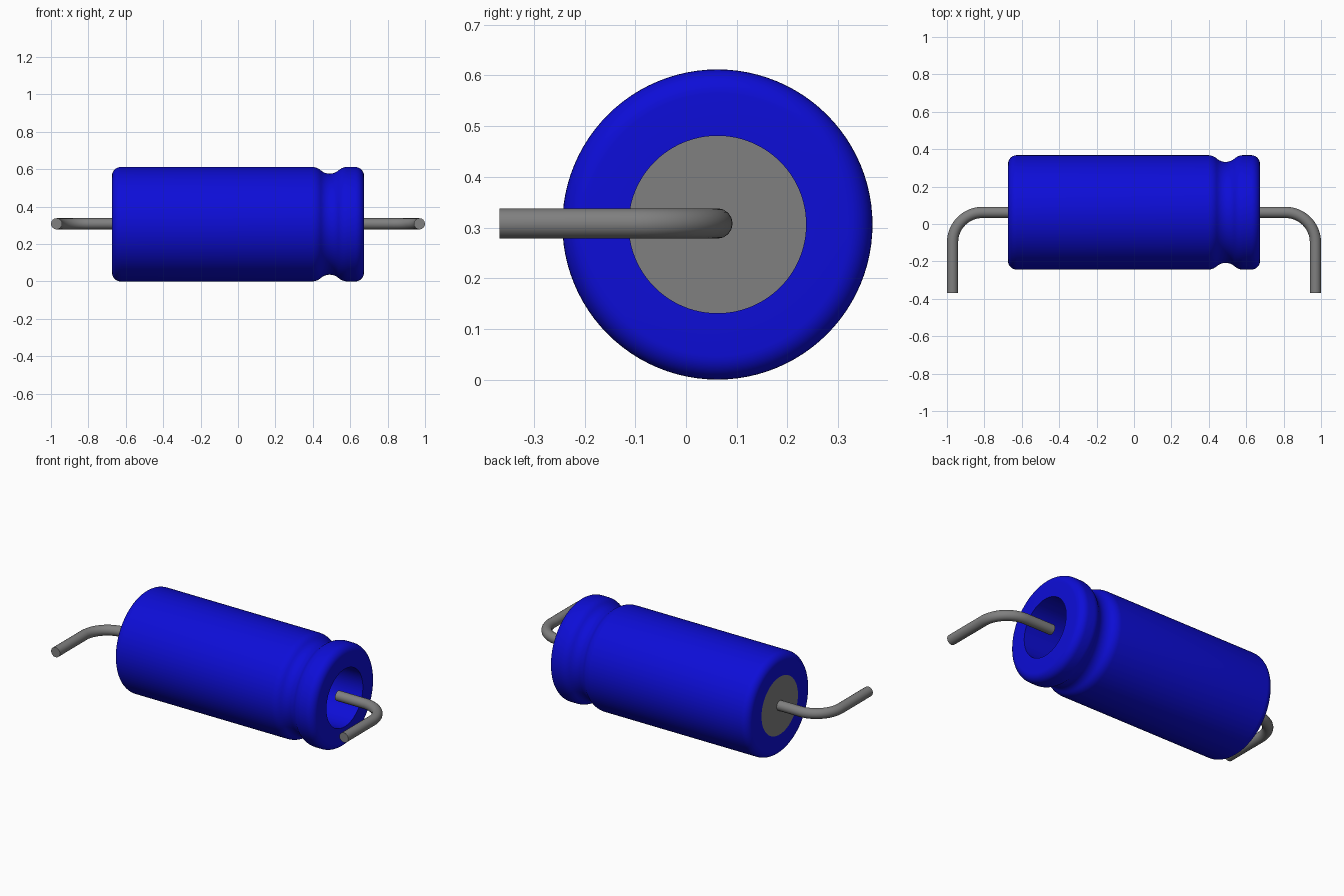
import bpy, bmesh, math
from mathutils import Vector

if "Cube" in bpy.data.objects:
    bpy.data.objects.remove(bpy.data.objects["Cube"], do_unlink=True)

R, CY, CZ = 0.306, 0.062, 0.306      # body radius and axis position
HALF, BORE = 0.674, 0.175            # half length, end opening radius


def material(name, color):
    m = bpy.data.materials.new(name)
    m.use_nodes = True
    m.diffuse_color = (*color, 1)
    bsdf = next(n for n in m.node_tree.nodes if n.type == 'BSDF_PRINCIPLED')
    bsdf.inputs["Base Color"].default_value = (*color, 1)
    return m


blue = material("sleeve blue", (0.004, 0.004, 0.68))
grey = material("metal grey", (0.215, 0.215, 0.215))


def arc(cx, cr, radius, a0, a1, n=8):
    """Points (x, r) along an arc, angles in degrees."""
    angles = [math.radians(a0 + (a1 - a0) * i / n) for i in range(n + 1)]
    return [(cx + radius * math.cos(a), cr + radius * math.sin(a)) for a in angles]


def smooth(ob):
    bpy.ops.object.select_all(action='DESELECT')
    ob.select_set(True)
    bpy.context.view_layer.objects.active = ob
    bpy.ops.object.shade_smooth_by_angle(angle=math.radians(35))


def lathe(name, profile, mat, closed=True, steps=96):
    """Spin an (x, r) profile around the body axis."""
    bm = bmesh.new()
    vs = [bm.verts.new((x, CY, CZ + r)) for x, r in profile]
    for a, b in zip(vs, vs[1:]):
        bm.edges.new((a, b))
    if closed:
        bm.edges.new((vs[-1], vs[0]))
    bmesh.ops.spin(bm, geom=bm.verts[:] + bm.edges[:], cent=(0, CY, CZ), axis=(1, 0, 0),
                   angle=math.tau, steps=steps, use_duplicate=False)
    bmesh.ops.remove_doubles(bm, verts=bm.verts[:], dist=1e-5)
    bmesh.ops.recalc_face_normals(bm, faces=bm.faces[:])
    me = bpy.data.meshes.new(name)
    bm.to_mesh(me)
    bm.free()
    me.materials.append(mat)
    ob = bpy.data.objects.new(name, me)
    bpy.context.collection.objects.link(ob)
    smooth(ob)
    return ob


# Sleeve: hollow can with rounded rims and a crimped groove near the right end
F = 0.048                                # rim fillet
G, DEPTH, HW = 0.49, 0.036, 0.095        # groove centre, depth, half width
rad = (HW ** 2 + DEPTH ** 2) / (4 * DEPTH)   # equal tangent arcs for groove and shoulders
th = math.degrees(math.asin(HW / (2 * rad)))
profile = [(-HALF, BORE)]
profile += arc(-HALF + F, R - F, F, 180, 90)
profile += arc(G - HW, R - rad, rad, 90, 90 - th, 6)
profile += arc(G, R - DEPTH + rad, rad, 270 - th, 270 + th, 12)[1:-1]
profile += arc(G + HW, R - rad, rad, 90 + th, 90, 6)
profile += arc(HALF - F, R - F, F, 90, 0)
profile += [(HALF, BORE)]
lathe("sleeve", profile, blue)

# Metal end disc closing the left opening of the sleeve
lathe("end_disc", [(-HALF, 0), (-HALF, BORE), (-HALF + 0.006, BORE), (-HALF + 0.006, 0)],
      grey, closed=False)


# Wire leads: straight out along the axis, then bent to the front
def lead(name, side, start):
    wire, bend, tip = 0.03, 0.16, 0.97
    path = [(start, CY)] + arc(tip - bend, CY - bend, bend, 90, 0, 16) + [(tip, -0.368)]
    cu = bpy.data.curves.new(name, 'CURVE')
    cu.dimensions = '3D'
    cu.bevel_depth = wire
    cu.bevel_resolution = 6
    cu.use_fill_caps = True
    sp = cu.splines.new('POLY')
    sp.points.add(len(path) - 1)
    for p, (x, y) in zip(sp.points, path):
        p.co = (side * x, y, CZ + 0.002, 1)
    cu.materials.append(grey)
    ob = bpy.data.objects.new(name, cu)
    bpy.context.collection.objects.link(ob)
    bpy.ops.object.select_all(action='DESELECT')
    ob.select_set(True)
    bpy.context.view_layer.objects.active = ob
    bpy.ops.object.convert(target='MESH')
    ob = bpy.context.view_layer.objects.active
    bm = bmesh.new()
    bm.from_mesh(ob.data)
    bmesh.ops.remove_doubles(bm, verts=bm.verts[:], dist=1e-5)
    bmesh.ops.recalc_face_normals(bm, faces=bm.faces[:])
    bm.to_mesh(ob.data)
    bm.free()
    smooth(ob)


lead("left_lead", 1, 0.63)
lead("right_lead", -1, HALF - 0.003)
